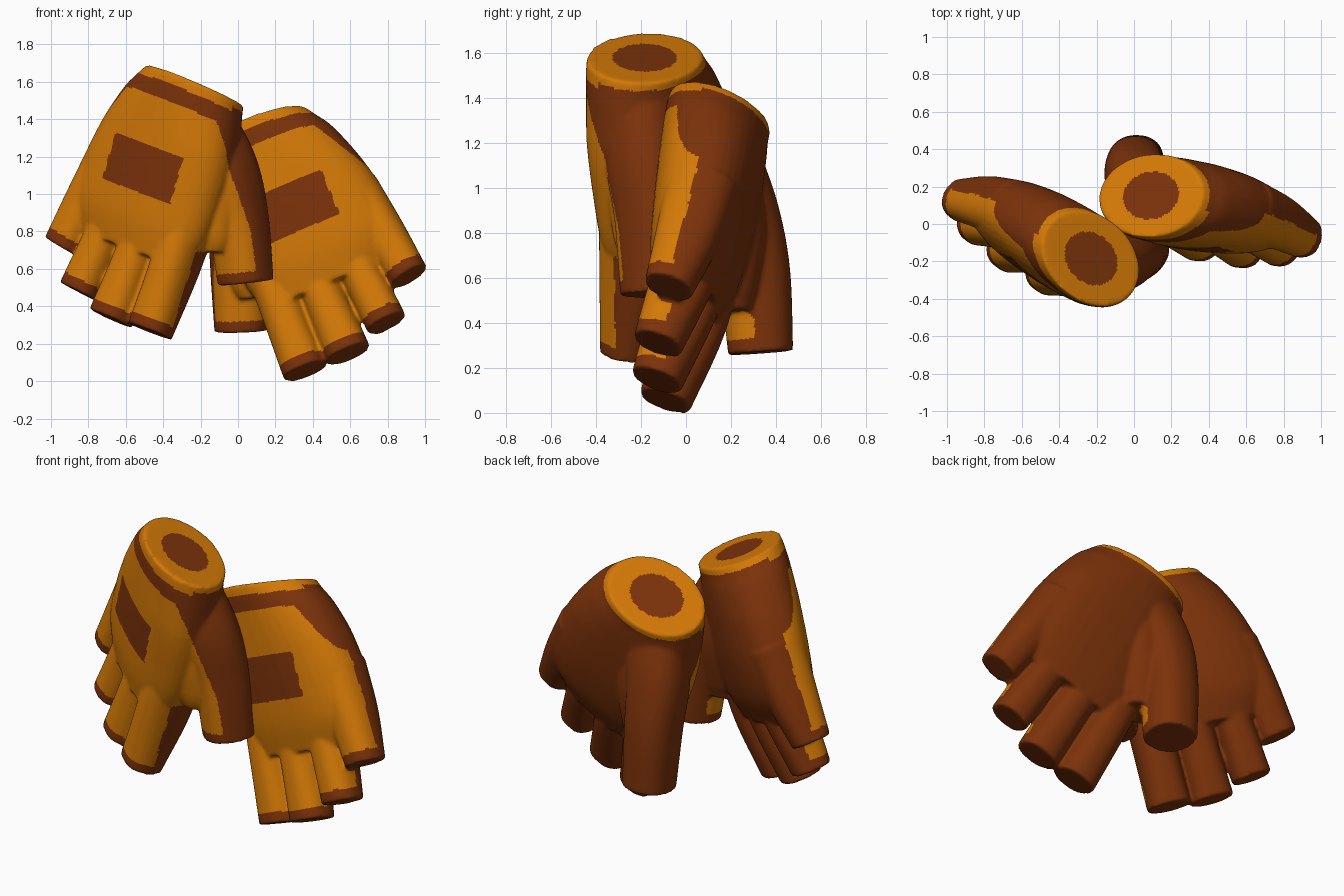
import bpy, bmesh, math
from mathutils import Vector, Matrix

if "Cube" in bpy.data.objects:
    bpy.data.objects.remove(bpy.data.objects["Cube"])

def material(name, rgb):
    m = bpy.data.materials.new(name)
    m.diffuse_color = (*rgb, 1)
    m.use_nodes = True
    m.node_tree.nodes["Principled BSDF"].inputs["Base Color"].default_value = m.diffuse_color
    return m

ORANGE = material("orange leather", (0.65, 0.19, 0.002))
BROWN = material("brown leather", (0.20, 0.032, 0.003))
TILT = .14                                            # slant of the cuff opening

# Local glove frame: origin at cuff, x = thumb to little finger, y = palm side, fingers point to -z.
# Each section: centre x, y, z, radius across, radius in depth
def palm_row(z, left, right, y, depth):
    return ((left + right) / 2, y, z, (right - left) / 2, depth)

PALM = [palm_row(0, -.29, .29, 0, .23), palm_row(-.06, -.305, .33, 0, .23),
        palm_row(-.15, -.325, .385, .01, .23), palm_row(-.35, -.36, .455, .03, .225),
        palm_row(-.55, -.365, .495, .045, .215), palm_row(-.75, -.35, .49, .05, .19),
        palm_row(-.91, -.30, .38, .045, .14)]
WEB = [(-.06, .05, -.17, .18, .14), (-.2, .13, -.45, .19, .16),
       (-.29, .17, -.68, .15, .13), (-.32, .19, -.78, .11, .10)]
FINGERS = {
    "index": [(-.20, .06, -.6, .13, .16), (-.225, .05, -.92, .114, .15), (-.236, .015, -1.275, .118, .112)],
    "middle": [(0, .06, -.6, .13, .16), (0, .04, -.92, .112, .145), (.007, -.005, -1.285, .117, .112)],
    "ring": [(.20, .05, -.55, .12, .16), (.222, .04, -.87, .108, .14), (.25, 0, -1.215, .107, .108)],
    "little": [(.34, .05, -.5, .15, .16), (.405, .045, -.76, .12, .14), (.45, .02, -1.03, .103, .106)],
    "thumb": [(-.10, .06, -.18, .17, .15), (-.25, .155, -.36, .165, .165),
              (-.36, .25, -.57, .15, .155), (-.485, .335, -.875, .138, .14)],
}

def resample(rows, n=6):
    """Catmull-Rom interpolation between the sections."""
    pts = [Vector(r) for r in rows]
    pts = [2 * pts[0] - pts[1]] + pts + [2 * pts[-1] - pts[-2]]
    out = []
    for i in range(1, len(pts) - 2):
        a, b, c, d = pts[i - 1:i + 3]
        for k in range(n):
            t = k / n
            out.append(.5 * (2 * b + (c - a) * t + (2 * a - 5 * b + 4 * c - d) * t * t
                             + (3 * b - a - 3 * c + d) * t ** 3))
    return out + [pts[-2]]

def loft(bm, rows, straight=False, power=.86, sides=40):
    """Closed tube through rounded sections."""
    rows = resample(rows)
    rings = []
    for i, r in enumerate(rows):
        c = Vector(r[:3])
        d = Vector(rows[min(i + 1, len(rows) - 1)][:3]) - Vector(rows[max(i - 1, 0)][:3])
        if straight:
            d = Vector((0, -TILT * max(0, 1 + c.z / .3), -1))
        d.normalize()
        u = Vector((1, 0, 0))
        u = (u - d * u.dot(d)).normalized()
        v = d.cross(u)
        pw = power + (1 - power) * max(0, 1 + c.z / .3) if straight else power
        ring = []
        for k in range(sides):
            a = 2 * math.pi * k / sides
            ca, sa = math.cos(a), math.sin(a)
            ring.append(bm.verts.new(c + u * r[3] * math.copysign(abs(ca) ** pw, ca)
                                     + v * r[4] * math.copysign(abs(sa) ** pw, sa)))
        rings.append(ring)
    for p, q in zip(rings, rings[1:]):
        for k in range(sides):
            j = (k + 1) % sides
            bm.faces.new((p[k], p[j], q[j], q[k]))
    bm.faces.new(rings[0])
    bm.faces.new(rings[-1])

# Glove blank: palm, thumb web, fingers and thumb fused into one skin
bm = bmesh.new()
loft(bm, PALM, straight=True, power=.82)
loft(bm, WEB)
for rows in FINGERS.values():
    loft(bm, rows)
bmesh.ops.recalc_face_normals(bm, faces=bm.faces)
blank_mesh = bpy.data.meshes.new("glove_blank")
bm.to_mesh(blank_mesh)
bm.free()
blank = bpy.data.objects.new("glove_blank", blank_mesh)
bpy.context.collection.objects.link(blank)
remesh = blank.modifiers.new("fuse", 'REMESH')
remesh.mode = 'VOXEL'
remesh.voxel_size = .010
soften = blank.modifiers.new("soften", 'SMOOTH')
soften.factor = .5
soften.iterations = 8
bpy.context.view_layer.update()
skin = bpy.data.meshes.new_from_object(blank.evaluated_get(bpy.context.evaluated_depsgraph_get()))
bpy.data.objects.remove(blank)

# Finger axes used for the tip trims
AXES = []
for rows in FINGERS.values():
    tip, base = Vector(rows[-1][:3]), Vector(rows[-2][:3])
    AXES.append((tip, (tip - base).normalized(), rows[-1][3]))

def is_tip(p):
    best = None
    for tip, d, r in AXES:
        rel = p - tip
        along = rel.dot(d)
        radial = (rel - d * along).length / r
        if best is None or radial < best[0]:
            best = (radial, along)
    return best[0] < 1.5 and best[1] > -.06

def is_orange(p, n):
    h = p.z + TILT * p.y
    if h > -.015 and n.z > .7:                        # cuff end with dark opening
        return (p.x / .155) ** 2 + (p.y / .13) ** 2 > 1
    if h > (-.06 if n.y < -.2 else -.035):            # cuff rim
        return True
    if h > -.145 or is_tip(p):                        # cuff stripe and finger trims
        return False
    if -.19 < p.x < .25 and -.615 < p.z < -.365 and n.y < 0:   # patch on the back of the hand
        return False
    on_index = p.z < -.8 and p.y < .15
    if p.x < -.22 and not on_index:                   # back of the thumb
        return p.y < -.04 + .62 * (-p.z - .25) and n.y < .05 and p.x > -.265 + .40 * p.z
    return p.y < .03 and n.y < .15 and p.x < .23 - .58 * p.z

skin.materials.clear()
skin.materials.append(ORANGE)
skin.materials.append(BROWN)
for f in skin.polygons:
    f.material_index = 0 if is_orange(f.center, f.normal) else 1
    f.use_smooth = True

def bounds(mesh):
    lo = Vector([min(v.co[i] for v in mesh.vertices) for i in range(3)])
    hi = Vector([max(v.co[i] for v in mesh.vertices) for i in range(3)])
    return lo, hi

def place(name, across, up, lo, hi):
    """Copy the skin, turn it, and fit it to its box; mirrored when the frame is left-handed."""
    z = Vector(up).normalized()
    x = Vector(across)
    x = (x - z * x.dot(z)).normalized()
    y = z.cross(x)
    if y.y < 0:
        y = -y
    turn = Matrix((x, y, z)).transposed()
    mesh = skin.copy()
    mesh.name = name
    mesh.transform(turn.to_4x4())
    if turn.determinant() < 0:
        mesh.flip_normals()
    lo, hi = Vector(lo), Vector(hi)
    a, b = bounds(mesh)
    s = sum(hi - lo) / sum(b - a)
    mesh.transform(Matrix.Translation((lo + hi) / 2) @ Matrix.Scale(s, 4) @ Matrix.Translation(-(a + b) / 2))
    bpy.context.collection.objects.link(bpy.data.objects.new(name, mesh))

place("left_glove", (-.783, .553, .284), (.335, -.035, .943), (-1, -.48, .23), (.16, .29, 1.68))
place("right_glove", (.917, -.062, .394), (-.373, .209, .903), (-.18, -.24, 0), (1, .48, 1.47))
bpy.data.meshes.remove(skin)
